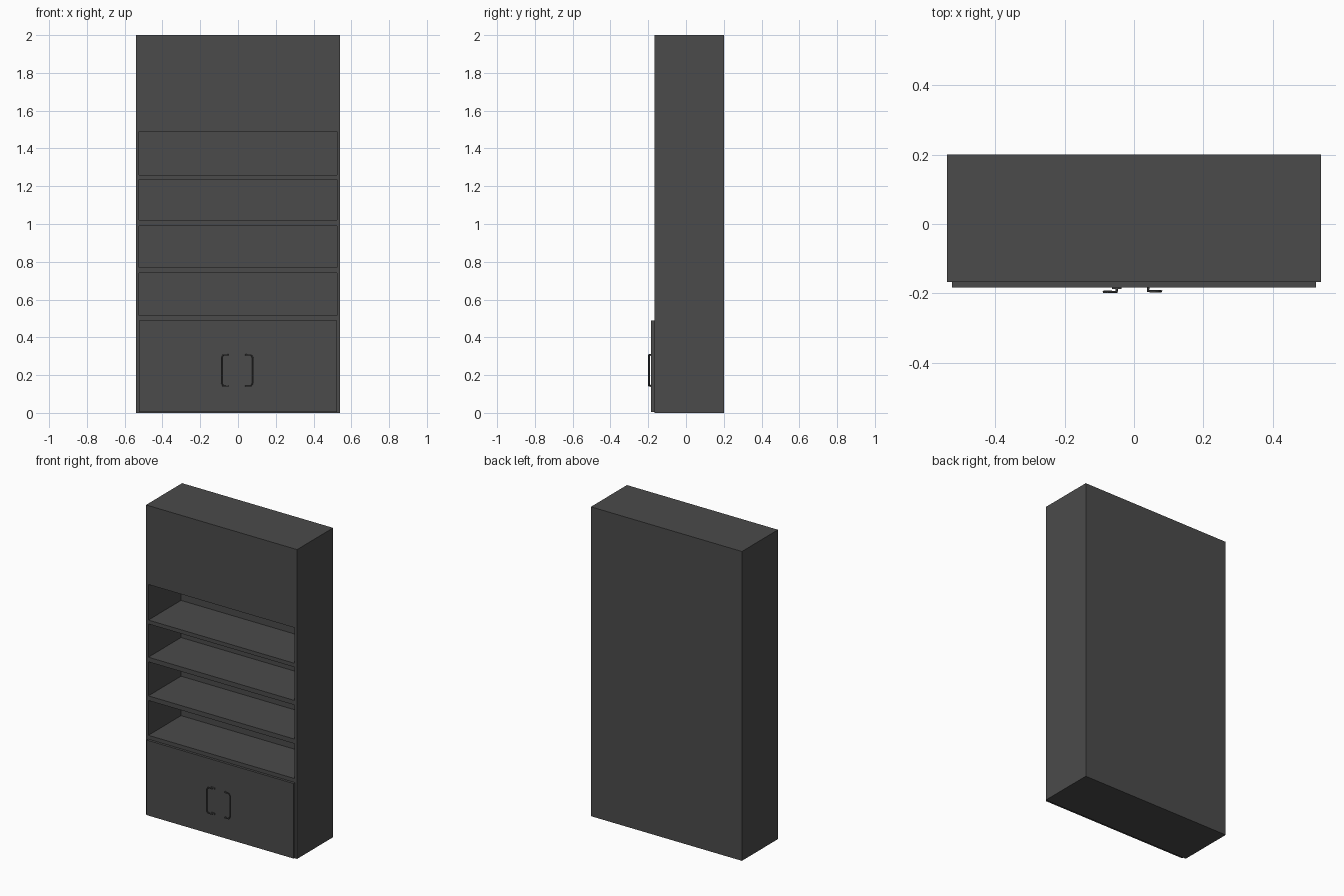
import bpy, bmesh
from mathutils import Vector, Matrix

if "Cube" in bpy.data.objects:
    bpy.data.objects.remove(bpy.data.objects["Cube"])

dark = bpy.data.materials.new("dark_grey")
dark.diffuse_color = (0.07, 0.07, 0.07, 1)
dark.use_nodes = True
dark.node_tree.nodes["Principled BSDF"].inputs["Base Color"].default_value = dark.diffuse_color


def boxes(name, bounds):
    """One object made of axis-aligned boxes given as (min corner, max corner)."""
    bm = bmesh.new()
    for lo, hi in bounds:
        lo, hi = Vector(lo), Vector(hi)
        size = hi - lo
        bmesh.ops.create_cube(bm, size=1, matrix=Matrix.Translation((lo + hi) / 2)
                              @ Matrix.Diagonal((*size, 1)))
    mesh = bpy.data.meshes.new(name)
    bm.to_mesh(mesh)
    bm.free()
    mesh.materials.append(dark)
    obj = bpy.data.objects.new(name, mesh)
    bpy.context.collection.objects.link(obj)
    return obj


def select(obj):
    bpy.ops.object.select_all(action='DESELECT')
    obj.select_set(True)
    bpy.context.view_layer.objects.active = obj


# Cabinet body with four open shelf bays
body = boxes("cabinet_body", [((-0.54, -0.168, 0), (0.54, 0.2, 2))])
bays = [(0.515, 0.74), (0.77, 0.99), (1.02, 1.235), (1.26, 1.49)]
cutter = boxes("bay_cutter", [((-0.523, -0.25, a), (0.523, 0.165, b)) for a, b in bays])
cutter.hide_render = True
cut = body.modifiers.new("bays", 'BOOLEAN')
cut.operation = 'DIFFERENCE'
cut.solver = 'EXACT'
cut.object = cutter
select(body)
bpy.ops.object.modifier_apply(modifier=cut.name)
bpy.data.objects.remove(cutter)

# Lower door panel
boxes("door_panel", [((-0.525, -0.184, 0.005), (0.525, -0.168, 0.49))])


# Bracket-shaped handles, lying parallel to the door on short posts
def handle(name, side, root, y):
    r, out = side * root, side * (root + 0.037)
    bend = side * (root + 0.028)
    half = [(r, -0.182, 0.082), (r, y, 0.082), (bend, y, 0.082), (out, y, 0.068)]
    path = half + [(x, yy, -z) for x, yy, z in reversed(half)]
    curve = bpy.data.curves.new(name, 'CURVE')
    curve.dimensions = '3D'
    curve.bevel_depth = 0.004
    curve.bevel_resolution = 1
    curve.use_fill_caps = True
    spline = curve.splines.new('POLY')
    spline.points.add(len(path) - 1)
    for p, (x, yy, z) in zip(spline.points, path):
        p.co = (x, yy, z + 0.225, 1)
    curve.materials.append(dark)
    obj = bpy.data.objects.new(name, curve)
    bpy.context.collection.objects.link(obj)
    select(obj)
    bpy.ops.object.convert(target='MESH')
    bpy.ops.object.shade_smooth_by_angle()


handle("left_handle", -1, 0.05, -0.196)
handle("right_handle", 1, 0.041, -0.194)

# Small mounting plates behind the left handle posts
boxes("handle_plates", [((-0.064, -0.187, z - 0.006), (-0.036, -0.183, z + 0.006))
                        for z in (0.143, 0.307)])
